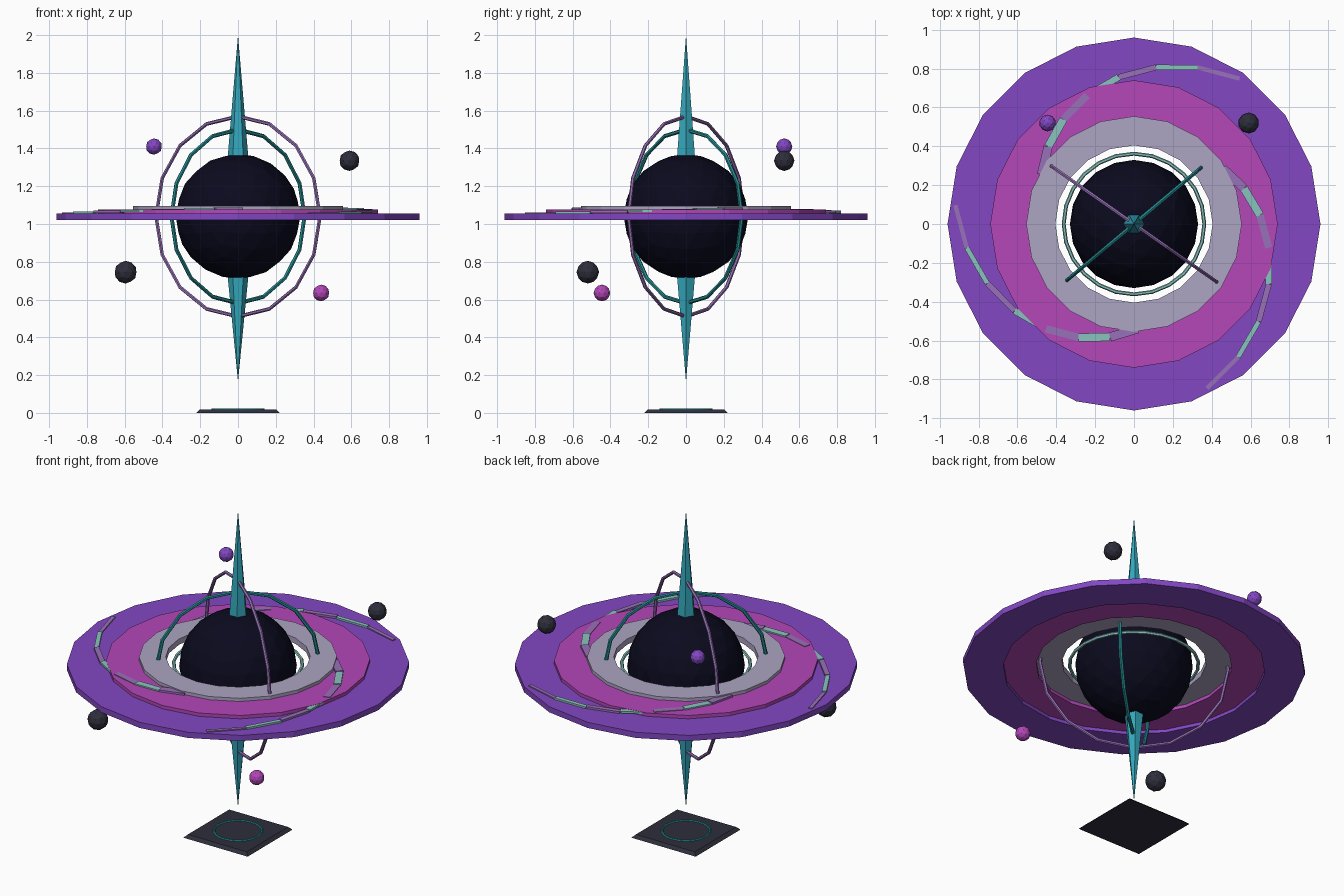
import bpy
import bmesh
from math import radians, pi, cos, sin, atan2, hypot

if "Cube" in bpy.data.objects:
    bpy.data.objects.remove(bpy.data.objects["Cube"], do_unlink=True)


def material(name, r, g, b):
    """Flat material from 0-255 display values."""
    lin = [((c / 255 + 0.055) / 1.055) ** 2.4 if c > 10 else c / 255 / 12.92 for c in (r, g, b)]
    m = bpy.data.materials.new(name)
    m.use_nodes = True
    m.diffuse_color = (*lin, 1)
    m.node_tree.nodes["Principled BSDF"].inputs["Base Color"].default_value = (*lin, 1)
    return m


VOID = material("void black", 10, 10, 30)
PURPLE = material("purple", 130, 71, 195)
MAGENTA = material("magenta", 179, 71, 184)
GREY = material("lavender grey", 173, 165, 195)
CYAN = material("cyan", 52, 168, 188)
TEAL = material("deep teal", 34, 138, 142)
LILAC = material("lilac", 152, 113, 184)
MINT = material("mint", 138, 196, 191)
ROCK = material("dark rock", 46, 46, 60)


def finish(name, mat):
    ob = bpy.context.object
    ob.name = name
    ob.data.materials.append(mat)
    return ob


def ball(name, r, loc, mat, detail=2):
    bpy.ops.mesh.primitive_ico_sphere_add(subdivisions=detail, radius=r, location=loc)
    return finish(name, mat)


def hoop(name, r, tube, z, mat, sides, rot=(0, 0, 0)):
    bpy.ops.mesh.primitive_torus_add(major_radius=r, minor_radius=tube, major_segments=sides,
                                     minor_segments=6, location=(0, 0, z), rotation=rot)
    return finish(name, mat)


def flat_ring(name, inner, outer, z0, z1, mat, sides=20):
    """Washer with a rectangular section."""
    bm = bmesh.new()
    loops = []
    for i in range(sides):
        a = 2 * pi * i / sides
        section = ((inner, z0), (outer, z0), (outer, z1), (inner, z1))
        loops.append([bm.verts.new((r * cos(a), r * sin(a), z)) for r, z in section])
    for i in range(sides):
        p, q = loops[i], loops[(i + 1) % sides]
        for k in range(4):
            n = (k + 1) % 4
            bm.faces.new((p[k], q[k], q[n], p[n]))
    bmesh.ops.recalc_face_normals(bm, faces=bm.faces)
    me = bpy.data.meshes.new(name)
    bm.to_mesh(me)
    bm.free()
    me.materials.append(mat)
    bpy.context.collection.objects.link(bpy.data.objects.new(name, me))


# Central dark sphere
CENTRE = 1.04
ball("core_sphere", 0.33, (0, 0, CENTRE), VOID, 3)

# Stepped disc of three rings, and the thin ring inside it
flat_ring("outer_disc", 0.735, 0.96, 1.02, 1.055, PURPLE)
flat_ring("middle_disc", 0.55, 0.74, 1.04, 1.076, MAGENTA)
flat_ring("inner_disc", 0.405, 0.555, 1.06, 1.096, GREY)
hoop("thin_ring", 0.362, 0.01, 1.05, MINT, 24)

# Upright hoops crossing around the sphere
hoop("lilac_hoop", 0.53, 0.01, CENTRE, LILAC, 16, (pi / 2, 0, radians(-35)))
hoop("teal_hoop", 0.46, 0.011, CENTRE, TEAL, 16, (pi / 2, 0, radians(40)))

# Polar spikes
for name, base, tip in (("top_spike", 1.35, 2.0), ("bottom_spike", 0.725, 0.165)):
    bpy.ops.mesh.primitive_cone_add(vertices=6, radius1=0.055, radius2=0, depth=abs(tip - base),
                                    location=(0, 0, (base + tip) / 2),
                                    rotation=(0 if tip > base else pi, 0, radians(30)))
    finish(name, CYAN)

# Three spiral arms of alternating bars, sinking outward with the disc
STEPS = 7
for arm in range(3):
    for i in range(STEPS):
        ends = []
        for k in (i, i + 1):
            a = radians(152 - 120 * arm - 14 * k)
            r = 0.54 + 0.055 * k
            ends.append((r * cos(a), r * sin(a)))
        (x0, y0), (x1, y1) = ends
        top = 1.0885 - 0.0045 * i
        bpy.ops.mesh.primitive_cube_add(size=1, location=((x0 + x1) / 2, (y0 + y1) / 2, top - 0.006),
                                        rotation=(0, 0, atan2(y1 - y0, x1 - x0)))
        bar = finish(f"spiral_bar_{arm + 1}_{i + 1}", MINT if i % 2 else LILAC)
        bar.scale = (hypot(x1 - x0, y1 - y0), 0.046 - 0.004 * i, 0.012)

# Small orbiting bodies
ball("purple_moon", 0.043, (-0.445, 0.52, 1.41), PURPLE)
ball("magenta_moon", 0.044, (0.44, -0.445, 0.635), MAGENTA)
ball("upper_rock", 0.054, (0.59, 0.52, 1.335), ROCK)
ball("lower_rock", 0.06, (-0.595, -0.52, 0.745), ROCK)

# Ground plate with inlaid ring
bpy.ops.mesh.primitive_cone_add(vertices=4, radius1=0.311, radius2=0.285, depth=0.018,
                                location=(0, 0, 0.009), rotation=(0, 0, pi / 4))
finish("base_plate", ROCK)
hoop("base_ring", 0.135, 0.007, 0.018, TEAL, 24)
